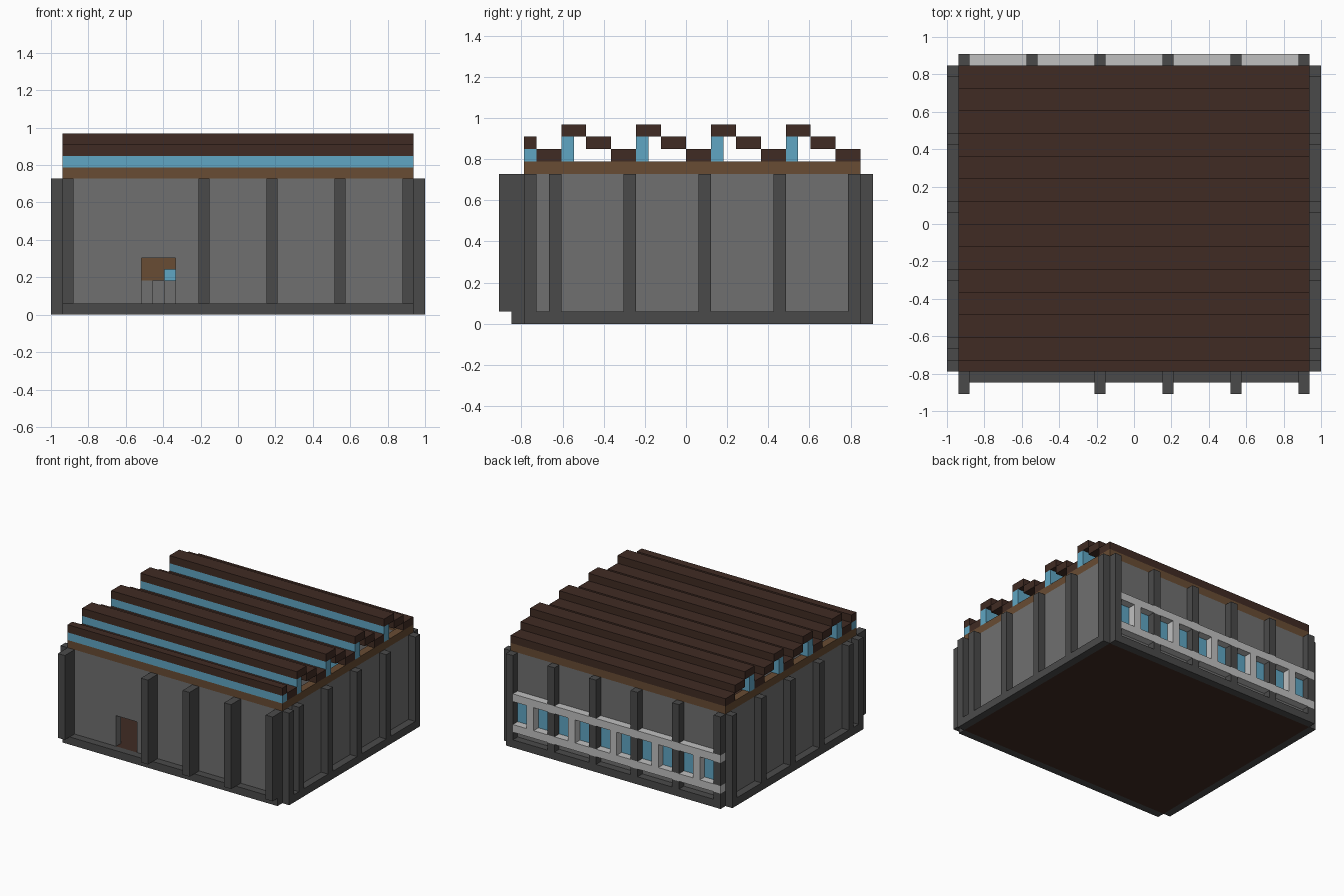
import bpy, bmesh
from mathutils import Matrix, Vector

cube = bpy.data.objects.get("Cube")
if cube:
    bpy.data.objects.remove(cube, do_unlink=True)

U = 2 / 33                        # edge of one block
ORIGIN = Vector((16.5, 15, 0))    # block coordinates of the centre


def material(name, hex_code):
    srgb = [int(hex_code[i:i + 2], 16) / 255 for i in (0, 2, 4)]
    lin = [c / 12.92 if c < 0.04045 else ((c + 0.055) / 1.055) ** 2.4 for c in srgb]
    m = bpy.data.materials.new(name)
    m.use_nodes = True
    m.diffuse_color = (*lin, 1)
    m.node_tree.nodes["Principled BSDF"].inputs["Base Color"].default_value = (*lin, 1)
    return m


FRAME = material("dark_grey_frame", "4a4a4a")
WALL = material("grey_wall", "707070")
TRIM = material("light_grey_trim", "c0c0c0")
GLASS = material("blue_glass", "60a6c3")
ROOF = material("dark_brown", "402b23")
WOOD = material("brown_wood", "684c33")


def part(name, mat, boxes):
    """One object made of boxes, each given as x, y and z ranges in blocks."""
    bm = bmesh.new()
    for ranges in boxes:
        lo = Vector([r[0] for r in ranges])
        hi = Vector([r[1] for r in ranges])
        place = Matrix.Translation(((lo + hi) / 2 - ORIGIN) * U)
        size = Matrix.Diagonal((*((hi - lo) * U), 1))
        bmesh.ops.create_cube(bm, size=1, matrix=place @ size)
    mesh = bpy.data.meshes.new(name)
    bm.to_mesh(mesh)
    bm.free()
    mesh.materials.append(mat)
    obj = bpy.data.objects.new(name, mesh)
    bpy.context.collection.objects.link(obj)


def one(i):
    return (i, i + 1)


X, Y = (1, 32), (2, 29)           # main footprint
FULL = (1, 12)                    # wall height
SIDES = (0, 32)

# Floor and base rim
part("floor", ROOF, [(X, Y, one(0))])
part("base_rim", FRAME, [(one(s), Y, one(0)) for s in SIDES]
     + [(X, one(1), one(0)), (X, one(29), one(0))])

# Walls, with a door opening in front and a window strip at the back
part("side_walls", WALL, [(one(i), Y, FULL) for i in (1, 31)])
part("front_wall", WALL, [((2, 8), one(2), FULL), ((11, 31), one(2), FULL),
                          ((8, 11), one(2), (5, 12))])
part("back_wall", WALL, [((2, 31), one(28), (1, 3)), ((2, 31), one(28), (6, 12))])
part("back_windows", GLASS, [((2, 31), one(28), (3, 6))])

# Buttresses
part("side_buttresses", FRAME, [(one(s), one(j), FULL)
                                for s in SIDES for j in (2, 4, 10, 16, 22, 28)])
part("front_buttresses", FRAME, [(one(i), (0, 2), FULL) for i in (1, 13, 19, 25, 31)])
part("back_buttresses", FRAME, [(one(i), one(29), z) for i in range(1, 31, 6)
                                for z in ((1, 2), (3, 6), (7, 12))]
     + [(one(31), one(29), FULL)])

# Window bands and posts at the back
part("window_bands", TRIM, [((1, 31), one(29), one(k)) for k in (2, 6)])
part("window_posts", TRIM, [(one(i), one(29), (3, 6)) for i in range(4, 31, 6)])

# Wooden beam ring on the walls
part("roof_beam", WOOD, [(X, one(2), one(12)), (X, one(28), one(12)),
                         (one(1), (3, 28), one(12)), (one(31), (3, 28), one(12))])

# Stepped sawtooth roof with glazed risers
steps = [(X, one(2), one(14)), (X, (3, 5), one(13))]
glazing = [(X, one(2), one(13))]
for j in range(5, 29, 6):
    steps += [(X, (j + 2 * n, j + 2 * n + 2), one(15 - n)) for n in range(3)]
    glazing.append((X, one(j), (13, 15)))
part("sawtooth_roof", ROOF, steps)
part("skylights", GLASS, glazing)

# Workbench inside the door
part("bench_top", WOOD, [((8, 11), (20, 22), one(4)), ((8, 10), (20, 22), one(3))])
part("bench_legs", WALL, [(one(8), (20, 22), (1, 3)), (one(10), (20, 22), (1, 3))])
